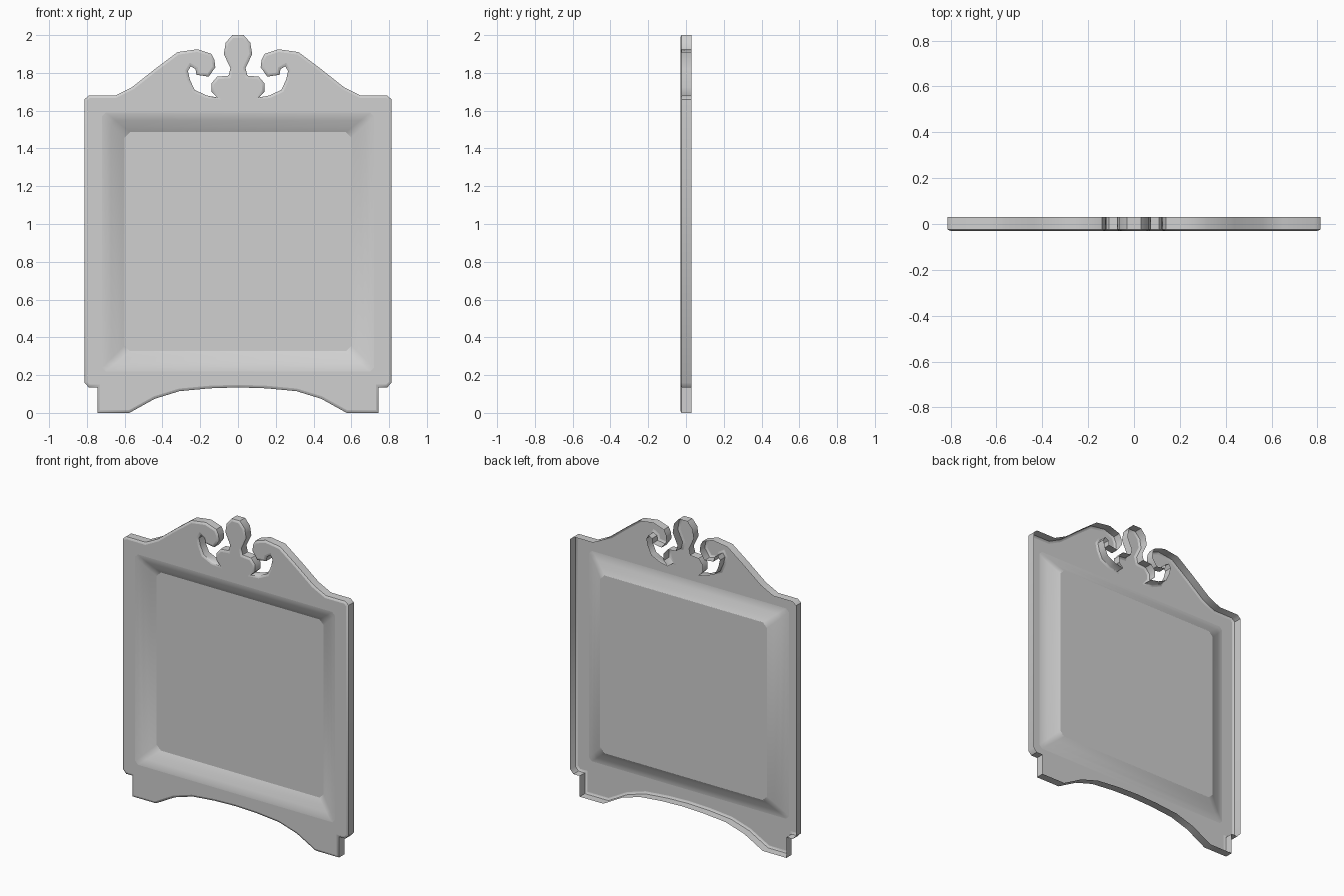
import bpy
import bmesh
from mathutils import Vector

if "Cube" in bpy.data.objects:
    bpy.data.objects.remove(bpy.data.objects["Cube"], do_unlink=True)

FRONT = -0.03    # front face of the frame
BACK = 0.03      # open back edge of the walls
PANEL = 0.023    # depth of the centre panel

grey = bpy.data.materials.new("grey")
grey.use_nodes = True
grey.diffuse_color = (0.63, 0.63, 0.63, 1)
grey.node_tree.nodes["Principled BSDF"].inputs["Base Color"].default_value = (0.63, 0.63, 0.63, 1)

# Right half of the silhouette, from the bottom centre up to the finial
foot = [(0.15, 0.13), (0.31, 0.115), (0.44, 0.075), (0.575, 0), (0.745, 0),
        (0.745, 0.135), (0.79, 0.135), (0.813, 0.16)]
shoulder = [(0.813, 1.66), (0.79, 1.68), (0.65, 1.68), (0.56, 1.725), (0.44, 1.82),
            (0.32, 1.91), (0.215, 1.925), (0.14, 1.9)]
scroll = [(0.125, 1.87), (0.12, 1.83), (0.155, 1.78), (0.22, 1.79), (0.225, 1.82),
          (0.25, 1.835), (0.265, 1.81), (0.255, 1.765), (0.23, 1.71), (0.165, 1.68),
          (0.11, 1.67)]
finial = [(0.14, 1.7), (0.14, 1.745), (0.11, 1.78), (0.05, 1.785), (0.04, 1.825),
          (0.075, 1.9), (0.065, 1.96), (0.03, 2)]
half = foot + shoulder + scroll + finial
outline = [(0, 0.135)] + half + [(-x, z) for x, z in reversed(half)]


def inset(points, width):
    """Move a counter-clockwise loop inwards with limited mitres."""
    result = []
    for i, p in enumerate(points):
        a, b, c = Vector(points[i - 1]), Vector(p), Vector(points[(i + 1) % len(points)])
        d1, d2 = (b - a).normalized(), (c - b).normalized()
        n1, n2 = Vector((-d1.y, d1.x)), Vector((-d2.y, d2.x))
        move = (n1 + n2) * width / max(1 + n1.dot(n2), 0.1)
        if move.length > 1.6 * width:
            move *= 1.6 * width / move.length
        result.append(tuple(b + move))
    return result


def clipped_rectangle(x, low, high, clip):
    """Rectangle with four clipped corners."""
    right = [(x - clip, low), (x, low + clip), (x, high - clip), (x - clip, high)]
    return right + [(-px, pz) for px, pz in reversed(right)]


def ring(bm, points, y):
    return [bm.verts.new((x, y, z)) for x, z in points]


def bridge(bm, rings):
    """Skin a row of rings with quads."""
    for a, b in zip(rings, rings[1:]):
        for i in range(len(a)):
            j = (i + 1) % len(a)
            bm.faces.new((a[i], a[j], b[j], b[i]))


def loop_edges(bm, verts):
    return [bm.edges.get((verts[i - 1], verts[i])) for i in range(len(verts))]


def finish(bm, name):
    mesh = bpy.data.meshes.new(name)
    bm.to_mesh(mesh)
    bm.free()
    mesh.materials.append(grey)
    obj = bpy.data.objects.new(name, mesh)
    bpy.context.collection.objects.link(obj)
    return obj


# Frame: open-backed shell with a softened front edge
bm = bmesh.new()
outer = [ring(bm, outline, BACK), ring(bm, outline, FRONT + 0.007),
         ring(bm, inset(outline, 0.004), FRONT + 0.003), ring(bm, inset(outline, 0.014), FRONT)]
bridge(bm, outer)

# Moulding: rounded slope sinking from the front face to the panel
profile = [(0, FRONT), (0.15, -0.027), (0.4, -0.014), (0.7, 0.003), (1, PANEL + 0.001)]
moulding = []
for t, y in profile:
    shape = clipped_rectangle(0.72 - 0.12 * t, 0.22 + 0.108 * t, 1.59 - 0.105 * t, 0.02 + 0.01 * t)
    moulding.append(ring(bm, shape, y))
bridge(bm, moulding)

# Flat front face between the edge and the moulding
rim = loop_edges(bm, moulding[0]) + loop_edges(bm, outer[-1])
bmesh.ops.triangle_fill(bm, edges=rim, use_beauty=True)
for edge in rim:
    edge.smooth = False
bmesh.ops.recalc_face_normals(bm, faces=bm.faces[:])
frame = finish(bm, "frame")
bpy.ops.object.select_all(action='DESELECT')
frame.select_set(True)
bpy.context.view_layer.objects.active = frame
bpy.ops.object.shade_smooth_by_angle(angle=0.75)

# Centre panel: thin sheet closing the bottom of the recess
bm = bmesh.new()
bm.faces.new(ring(bm, clipped_rectangle(0.602, 0.326, 1.487, 0.03), PANEL))
finish(bm, "centre_panel")
